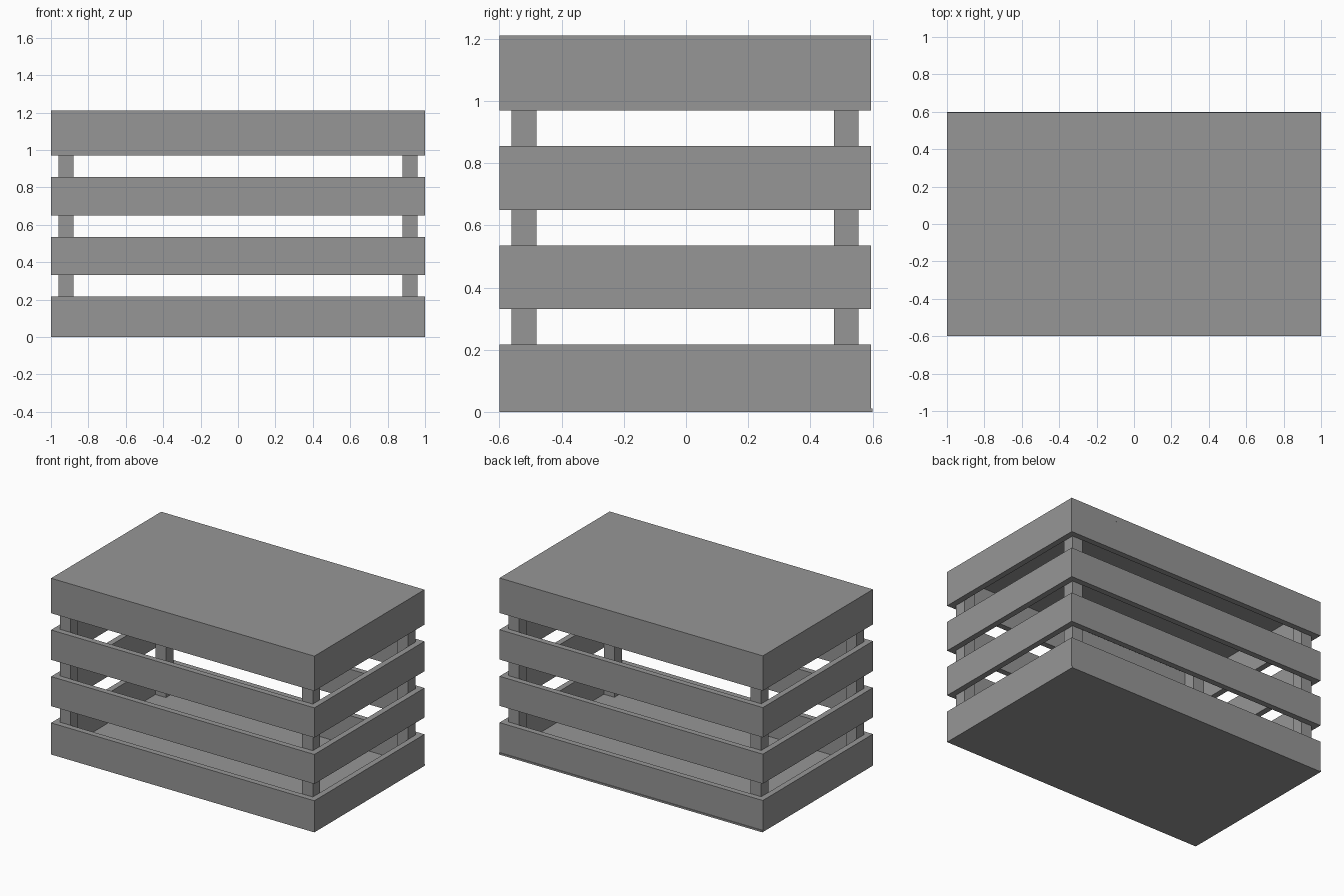
import bpy

cube = bpy.data.objects.get("Cube")
if cube:
    bpy.data.objects.remove(cube, do_unlink=True)

grey = bpy.data.materials.new("plain_grey")
grey.use_nodes = True
colour = (0.305, 0.305, 0.305, 1)
grey.diffuse_color = colour
grey.node_tree.nodes["Principled BSDF"].inputs["Base Color"].default_value = colour


def box(name, x, y, z):
    """Add a box from its (low, high) extent on each axis."""
    spans = (x, y, z)
    bpy.ops.mesh.primitive_cube_add(size=1, location=[(a + b) / 2 for a, b in spans])
    obj = bpy.context.object
    obj.name = name
    obj.scale = [b - a for a, b in spans]
    bpy.ops.object.transform_apply(location=False, rotation=False, scale=True)
    obj.data.materials.append(grey)
    return obj


WIDTH = 1.0          # half width
FRONT, BACK = -0.6, 0.595
THICK = 0.04         # slat thickness
POST = 0.08          # post side
FLOOR, LID, TOP = 0.012, 1.172, 1.21

# Floor and lid boards
box("floor_board", (-WIDTH, WIDTH), (FRONT, 0.6), (0, FLOOR))
box("lid_board", (-WIDTH, WIDTH), (FRONT, BACK), (LID, TOP))

# Four rings of slats
levels = [(FLOOR, 0.217), (0.332, 0.535), (0.65, 0.855), (0.97, LID)]
for i, z in enumerate(levels, 1):
    box(f"front_slat_{i}", (-WIDTH, WIDTH), (FRONT, FRONT + THICK), z)
    box(f"back_slat_{i}", (-WIDTH, WIDTH), (BACK - THICK, BACK), z)
    inner = (FRONT + THICK, BACK - THICK)
    box(f"left_slat_{i}", (WIDTH - THICK, WIDTH), inner, z)
    box(f"right_slat_{i}", (-WIDTH, THICK - WIDTH), inner, z)

# Corner posts inside the slats
outer = WIDTH - THICK
for side, x in (("left", (outer - POST, outer)), ("right", (-outer, POST - outer))):
    box(f"front_{side}_post", x, (FRONT + THICK, FRONT + THICK + POST), (FLOOR, LID))
    box(f"back_{side}_post", x, (BACK - THICK - POST, BACK - THICK), (FLOOR, LID))
